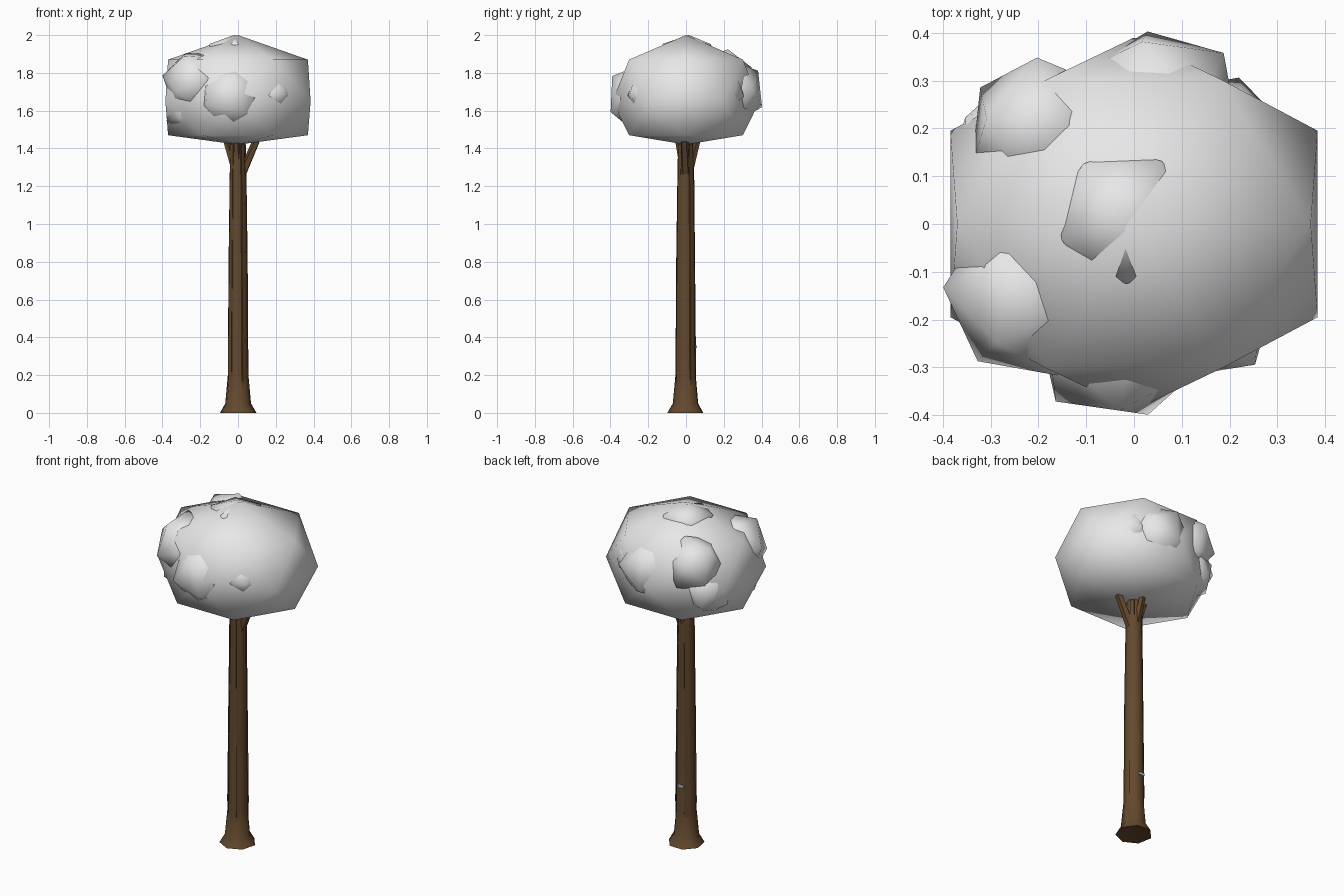
import bpy, bmesh, math
from mathutils import Vector, Matrix

if "Cube" in bpy.data.objects:
    bpy.data.objects.remove(bpy.data.objects["Cube"])


def material(name, rgb):
    m = bpy.data.materials.new(name)
    m.diffuse_color = (*rgb, 1)
    m.use_nodes = True
    m.node_tree.nodes["Principled BSDF"].inputs["Base Color"].default_value = m.diffuse_color
    return m


WHITE = material("pale foliage", (0.8, 0.8, 0.8))
BROWN = material("bark brown", (0.125, 0.066, 0.026))
BLUE = material("pale blue", (0.55, 0.68, 0.74))


def finish(bm, name, mat, smooth_angle=None):
    bmesh.ops.recalc_face_normals(bm, faces=bm.faces[:])
    me = bpy.data.meshes.new(name)
    bm.to_mesh(me)
    bm.free()
    me.materials.append(mat)
    ob = bpy.data.objects.new(name, me)
    bpy.context.collection.objects.link(ob)
    if smooth_angle:
        bpy.ops.object.select_all(action='DESELECT')
        ob.select_set(True)
        bpy.context.view_layer.objects.active = ob
        bpy.ops.object.shade_smooth_by_angle(angle=math.radians(smooth_angle))
    return ob


def stack(bm, rings, sides, top=None, bottom=None):
    """Rings of (z, radius, turn in degrees) joined by triangles, with pointed caps."""
    loops = []
    for z, r, turn in rings:
        loops.append([bm.verts.new((r * math.cos(a), r * math.sin(a), z))
                      for a in (math.radians(turn) + math.tau * i / sides for i in range(sides))])
    for a, b in zip(loops, loops[1:]):
        for i in range(sides):
            j = (i + 1) % sides
            bm.faces.new((a[i], a[j], b[i]))
            bm.faces.new((a[j], b[j], b[i]))
    for z, ring in ((bottom, loops[0]), (top, loops[-1])):
        if z is not None:
            p = bm.verts.new((0, 0, z))
            for i in range(sides):
                bm.faces.new((ring[i], ring[(i + 1) % sides], p))


# Main crown: twisted hexagonal rings closed by shallow caps
bm = bmesh.new()
stack(bm, [(1.47, 0.37, 0), (1.65, 0.415, 30), (1.87, 0.37, 60)], 6, top=2.0, bottom=1.42)
for v in bm.verts:
    v.co.y *= 0.94
    if 1.6 < v.co.z < 1.7:
        v.co.x *= 1.07
finish(bm, "crown", WHITE, 80)


# Leaf clumps: a flat face of each icosahedron points outward from the crown
def clump(name, centre, radius, depth, turn, tip_out=False, outward=None):
    bm = bmesh.new()
    bmesh.ops.create_icosphere(bm, subdivisions=1, radius=radius)
    if not tip_out:
        bm.faces.ensure_lookup_table()
        n = bm.faces[0].calc_center_median().normalized()
        bm.transform(n.rotation_difference(Vector((0, 0, 1))).to_matrix().to_4x4())
    out = Vector(outward) if outward else Vector(centre) - Vector((0, 0, 1.67))
    bm.transform(Matrix.Translation(centre) @ out.to_track_quat('Z', 'Y').to_matrix().to_4x4()
                 @ Matrix.Diagonal((1, 1, depth, 1)) @ Matrix.Rotation(math.radians(turn), 4, 'Z'))
    finish(bm, name, WHITE, 80)


clump("clump_top", (-0.02, 0.015, 1.914), 0.157, 0.55, 20, True, (0, 0, 1))
clump("clump_front", (-0.035, -0.245, 1.67), 0.19, 0.95, 30)
clump("clump_front_left", (-0.235, -0.155, 1.755), 0.18, 0.9, 15)
clump("clump_low_left", (-0.26, -0.12, 1.62), 0.15, 0.9, 50)
clump("clump_back_left", (-0.20, 0.205, 1.77), 0.165, 0.9, 0)
clump("clump_low_back_left", (-0.25, 0.16, 1.62), 0.15, 0.9, 40)
clump("clump_back", (0.05, 0.245, 1.70), 0.185, 0.95, 10)
clump("clump_back_right", (0.19, 0.195, 1.71), 0.125, 0.95, 30)
clump("clump_front_right", (0.185, -0.215, 1.69), 0.105, 1.0, 45, True)

# Trunk: flared foot and slow taper
bm = bmesh.new()
stack(bm, [(0, 0.099, 10), (0.05, 0.07, 10), (0.2, 0.056, 10), (0.8, 0.052, 10),
           (1.3, 0.045, 10), (1.48, 0.04, 10)], 7, top=1.49, bottom=0.02)
finish(bm, "trunk", BROWN, 55)

# Raised bark ridges
for n in range(4):
    a = math.radians(35 + 90 * n)
    bm = bmesh.new()
    stack(bm, [(0.08, 0.012, 0), (0.25, 0.018, 0), (1.42, 0.015, 0)], 4, top=1.43, bottom=0.07)
    for v in bm.verts:
        lean = 0.045 - 0.012 * v.co.z / 1.4
        v.co += Vector((lean * math.cos(a), lean * math.sin(a), 0))
    finish(bm, f"bark_ridge_{n + 1}", BROWN)


# Branches reaching into the crown
def branch(name, start, end, r0, r1):
    a, b = Vector(start), Vector(end)
    bm = bmesh.new()
    bmesh.ops.create_cone(bm, cap_ends=True, segments=5, radius1=r0, radius2=r1, depth=(b - a).length)
    bm.transform(Matrix.Translation((a + b) / 2) @ (b - a).to_track_quat('Z', 'Y').to_matrix().to_4x4())
    finish(bm, name, BROWN)


branch("branch_right", (0.02, 0.0, 1.26), (0.11, -0.01, 1.47), 0.024, 0.02)
branch("branch_left", (-0.02, 0.0, 1.30), (-0.075, 0.01, 1.48), 0.02, 0.016)
branch("branch_back", (0.0, 0.02, 1.28), (-0.01, 0.07, 1.48), 0.02, 0.017)
branch("branch_front", (0.0, -0.02, 1.32), (-0.01, -0.05, 1.48), 0.018, 0.015)

# Small pale mark on the back of the trunk
bm = bmesh.new()
bmesh.ops.create_cube(bm, size=1)
bm.transform(Matrix.Translation((-0.005, 0.055, 0.35)) @ Matrix.Diagonal((0.034, 0.009, 0.014, 1)))
finish(bm, "trunk_mark", BLUE)
